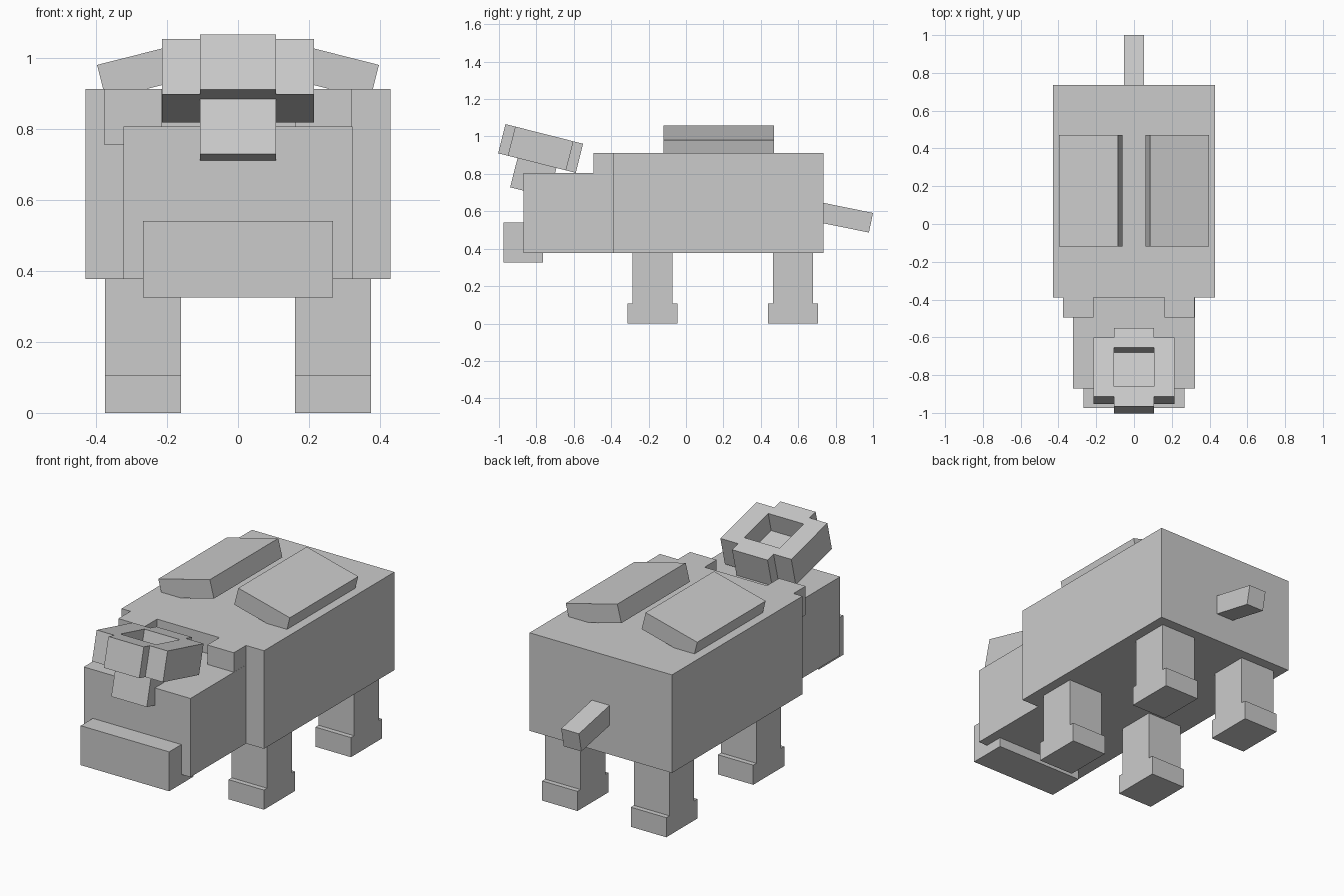
import bpy, bmesh
from math import radians
from mathutils import Vector

cube = bpy.data.objects.get("Cube")
if cube:
    bpy.data.objects.remove(cube, do_unlink=True)

grey = bpy.data.materials.new("plain_grey")
grey.use_nodes = True
colour = (0.6, 0.6, 0.6, 1)
grey.diffuse_color = colour
grey.node_tree.nodes["Principled BSDF"].inputs["Base Color"].default_value = colour


def box(name, x, y, z, origin=(0, 0, 0), rot=(0, 0, 0)):
    """Box spanning the x, y and z ranges, placed and tilted about an origin."""
    bm = bmesh.new()
    bmesh.ops.create_cube(bm, size=1)
    spans = [sorted(r) for r in (x, y, z)]
    for v in bm.verts:
        v.co = Vector([lo + (c + 0.5) * (hi - lo) for c, (lo, hi) in zip(v.co, spans)])
    mesh = bpy.data.meshes.new(name)
    bm.to_mesh(mesh)
    bm.free()
    mesh.materials.append(grey)
    obj = bpy.data.objects.new(name, mesh)
    obj.location = origin
    obj.rotation_euler = [radians(a) for a in rot]
    bpy.context.collection.objects.link(obj)
    return obj


U = 0.0535  # grid unit of the blocky design

# Trunk, head and jaw
box("body", (-0.43, 0.43), (-0.39, 0.735), (0.377, 0.912))
box("head", (-0.322, 0.322), (-0.87, -0.39), (0.377, 0.806))
box("jaw", (-0.267, 0.267), (-0.975, -0.765), (0.325, 0.54))

# Ears, set slightly to one side
for side, x in (("right", -0.376), ("left", 0.161)):
    box(side + "_ear", (x, x + 3 * U), (-0.495, -0.34), (0.755, 0.912))

# Tilted hollow horn: stem and four-sided rim around an open cup
horn = dict(origin=(0, -0.965, 1.066), rot=(-14.2, 0, 0))
box("horn_stem", (-2 * U, 2 * U), (2 * U, 6 * U), (-6 * U, -2 * U), **horn)
box("horn_rim_front", (-2 * U, 2 * U), (0, 2 * U), (-3 * U, 0), **horn)
box("horn_rim_back", (-2 * U, 2 * U), (6 * U, 8 * U), (-3 * U, 0), **horn)
for side, s in (("left", 1), ("right", -1)):
    box("horn_rim_" + side, (s * 2 * U, s * 4 * U), (U, 7 * U), (-3 * U, 0), **horn)

# Sloping back plates, legs and feet on both sides
for side, s in (("left", 1), ("right", -1)):
    box(side + "_back_plate", (0, -s * 6 * U), (-0.12, 0.47), (-0.1, 0),
        origin=(s * 0.397, 0, 0.98), rot=(0, s * 14.2, 0))
    for end, y in (("front", -0.178), ("back", 0.572)):
        x = (s * 0.161, s * 0.375)
        box(f"{end}_{side}_leg", x, (y - 2 * U, y + 2 * U), (2 * U, 0.377))
        box(f"{end}_{side}_foot", x, (y - 2.5 * U, y + 2.5 * U), (0, 2 * U))

# Drooping tail
box("tail", (-U, U), (-0.1, 0.27), (-2 * U, 0), origin=(0, 0.735, 0.645), rot=(-11.5, 0, 0))
